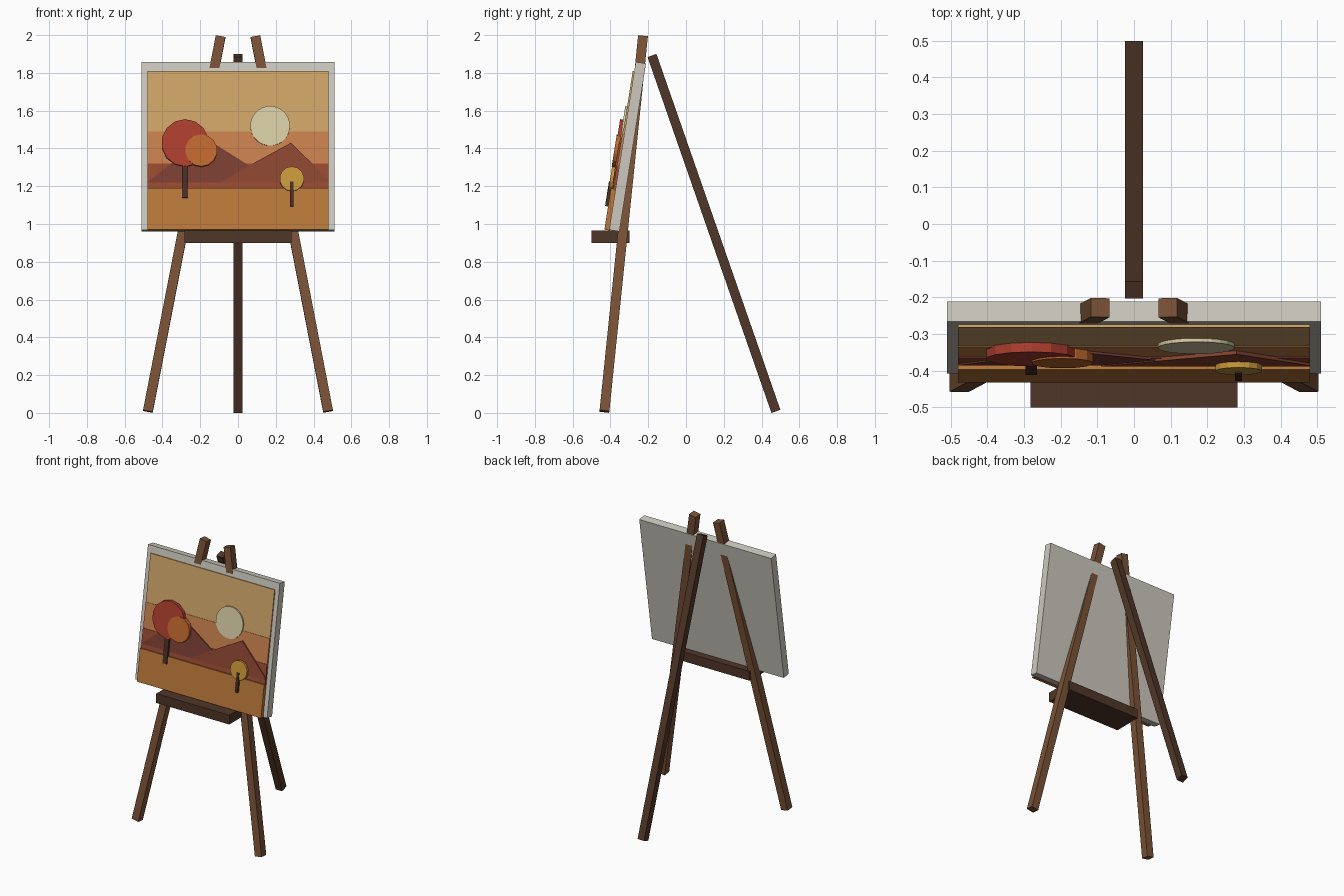
import bpy, bmesh, math
from mathutils import Matrix, Vector

if "Cube" in bpy.data.objects:
    bpy.data.objects.remove(bpy.data.objects["Cube"])

TILT = math.radians(9)
S, C = math.sin(TILT), math.cos(TILT)
# Canvas frame: local x = right, y = up the canvas, z = out of the canvas front
ORIGIN = Vector((0, -0.407, 0.969))
CANVAS = Matrix(((1, 0, 0, ORIGIN.x), (0, S, -C, ORIGIN.y), (0, C, S, ORIGIN.z), (0, 0, 0, 1)))


def material(name, rgb):
    mat = bpy.data.materials.new(name)
    mat.diffuse_color = [((v / 255 + 0.055) / 1.055) ** 2.4 for v in rgb] + [1]
    mat.use_nodes = True
    mat.node_tree.nodes["Principled BSDF"].inputs["Base Color"].default_value = mat.diffuse_color
    return mat


def finish(bm, name, mat, matrix):
    bmesh.ops.recalc_face_normals(bm, faces=bm.faces)
    mesh = bpy.data.meshes.new(name)
    bm.to_mesh(mesh)
    bm.free()
    mesh.materials.append(mat)
    obj = bpy.data.objects.new(name, mesh)
    obj.matrix_world = matrix
    bpy.context.collection.objects.link(obj)
    return obj


def box(name, size, matrix, mat):
    bm = bmesh.new()
    bmesh.ops.create_cube(bm, size=1)
    bmesh.ops.scale(bm, vec=size, verts=bm.verts)
    return finish(bm, name, mat, matrix)


def beam(name, a, b, width, mat):
    """Square bar from a to b, one side kept along x."""
    a, b = Vector(a), Vector(b)
    axis = (b - a).normalized()
    side = (Vector((1, 0, 0)) - axis * axis.x).normalized()
    rot = Matrix((side, axis.cross(side), axis)).transposed().to_4x4()
    return box(name, (width, width, (b - a).length), Matrix.Translation((a + b) / 2) @ rot, mat)


def layer(name, points, w0, w1, mat):
    """Cut-out on the canvas; points are (x, z) as seen from the front."""
    bm = bmesh.new()
    verts = [bm.verts.new((x, (z - ORIGIN.z - w1 * S) / C, w0)) for x, z in points]
    face = bm.faces.new(verts)
    top = bmesh.ops.extrude_face_region(bm, geom=[face])["geom"]
    bmesh.ops.translate(bm, vec=(0, 0, w1 - w0), verts=[v for v in top if isinstance(v, bmesh.types.BMVert)])
    if not any(f.normal.z < -0.5 for f in bm.faces) and len(bm.faces) == len(points) + 1:
        bm.faces.new(verts)
    return finish(bm, name, mat, CANVAS)


def rect(x0, x1, z0, z1):
    return [(x0, z0), (x1, z0), (x1, z1), (x0, z1)]


def disc(x, z, r, n):
    return [(x + r * math.cos(2 * math.pi * (i + 0.5) / n), z + r * math.sin(2 * math.pi * (i + 0.5) / n))
            for i in range(n)]


wood = material("wood", (122, 82, 54))
dark_wood = material("dark_wood", (80, 54, 40))
cloth = material("canvas_cloth", (205, 201, 191))
sky_tan = material("sky_tan", (206, 164, 104))
sky_orange = material("sky_orange", (200, 128, 78))
haze = material("haze_red", (152, 74, 50))
hill_dark = material("hill_dark", (122, 62, 50))
hill_red = material("hill_red", (140, 70, 50))
ochre = material("ground_ochre", (186, 120, 58))
pale = material("sun_pale", (214, 204, 164))
red = material("leaf_red", (172, 62, 46))
orange = material("leaf_orange", (192, 104, 46))
yellow = material("leaf_yellow", (200, 152, 56))
bark = material("bark", (74, 46, 38))

# Easel frame
for side, label in ((-1, "left"), (1, "right")):
    beam("front_leg_" + label, (side * 0.477, -0.432, 0.008), (side * 0.092, -0.228, 1.992), 0.052, wood)
beam("back_leg", (0, 0.476, 0.008), (0, -0.18, 1.892), 0.05, dark_wood)
box("shelf", (0.565, 0.2, 0.065), Matrix.Translation((0, -0.4, 0.932)), dark_wood)

# Canvas board
box("canvas", (1.02, 0.9, 0.055), CANVAS @ Matrix.Translation((0, 0.45, -0.0275)), cloth)

# Painted background layers
layer("upper_sky", rect(-0.48, 0.48, 1.48, 1.81), -0.005, 0.008, sky_tan)
layer("lower_sky", rect(-0.48, 0.48, 1.31, 1.49), -0.005, 0.011, sky_orange)
layer("haze_band", rect(-0.48, 0.48, 1.18, 1.32), -0.005, 0.014, haze)
layer("left_mountain", [(-0.48, 1.22), (0.2, 1.22), (-0.18, 1.46)], 0, 0.018, hill_dark)
layer("right_mountain", [(-0.09, 1.22), (0.48, 1.22), (0.48, 1.235), (0.28, 1.43), (0.06, 1.31)], 0, 0.021, hill_red)
layer("ground", rect(-0.48, 0.48, 0.97, 1.19), -0.005, 0.025, ochre)
layer("sun", disc(0.17, 1.52, 0.105, 24), 0, 0.018, pale)

# Trees
layer("left_trunk", rect(-0.296, -0.264, 1.14, 1.34), 0.01, 0.032, bark)
layer("red_foliage", disc(-0.28, 1.43, 0.125, 14), 0.005, 0.034, red)
layer("orange_foliage", disc(-0.195, 1.39, 0.085, 14), 0.01, 0.039, orange)
layer("yellow_foliage", disc(0.285, 1.24, 0.065, 14), 0.015, 0.037, yellow)
layer("right_trunk", rect(0.275, 0.294, 1.095, 1.225), 0.015, 0.041, bark)
